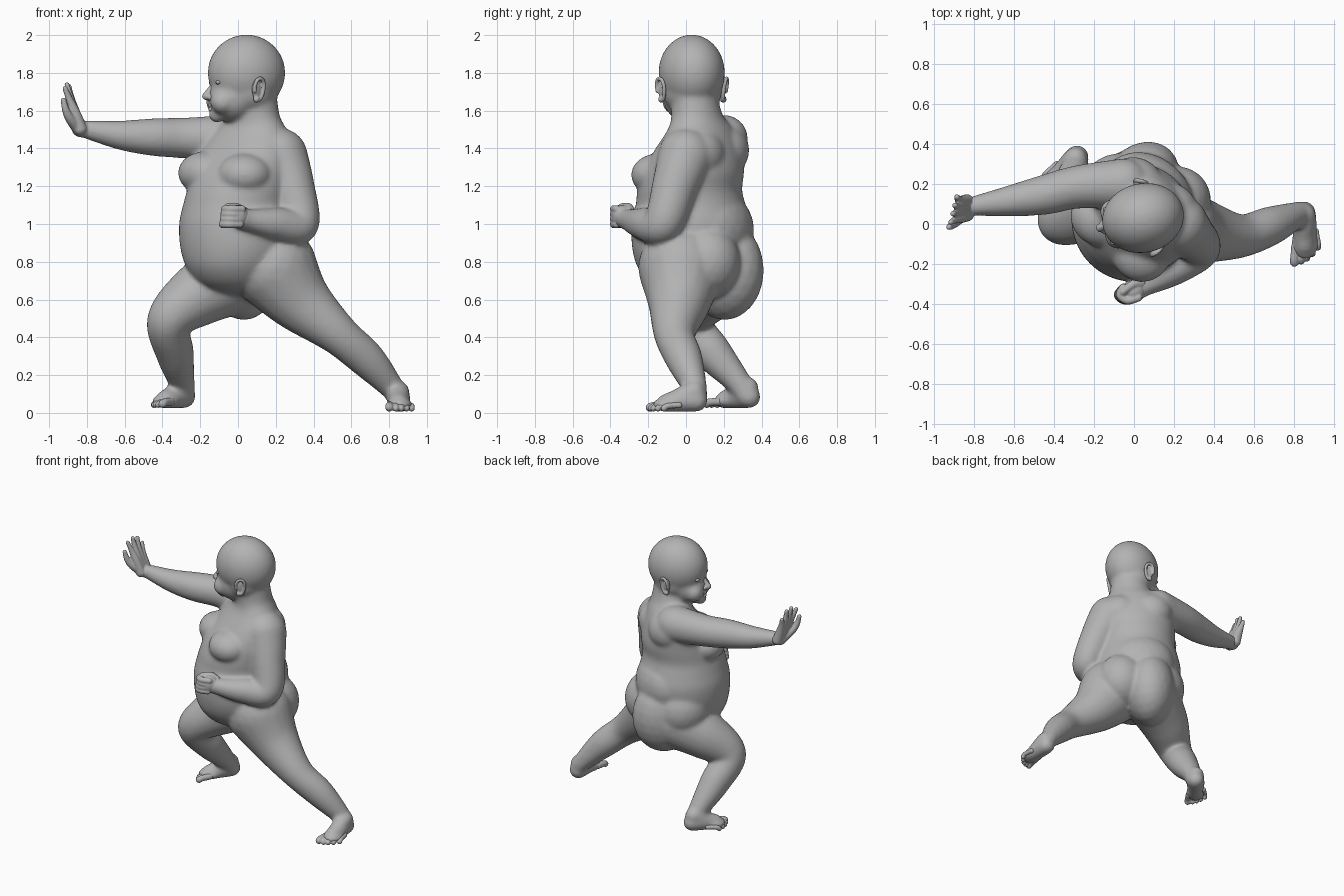
import bpy, bmesh, math
from mathutils import Matrix, Vector

skin = bpy.data.materials.new("grey_clay")
skin.diffuse_color = (0.45, 0.45, 0.45, 1)


def blob(bm, loc, rad, yaw=0.0, sub=3):
    """Ellipsoid turned about the vertical."""
    if not isinstance(rad, tuple):
        rad = (rad, rad, rad)
    m = Matrix.Translation(loc) @ Matrix.Rotation(yaw, 4, 'Z') @ Matrix.Diagonal((*rad, 1))
    bmesh.ops.create_icosphere(bm, subdivisions=sub, radius=1, matrix=m)


def curve_points(pts, steps):
    """Smooth path through points of any dimension."""
    p = [Vector(q) for q in [pts[0], *pts, pts[-1]]]
    out = []
    for i in range(1, len(p) - 2):
        a, b, c, d = p[i - 1:i + 3]
        for k in range(steps + (i == len(p) - 3)):
            t = k / steps
            out.append(0.5 * (2 * b + (c - a) * t + (2 * a - 5 * b + 4 * c - d) * t * t
                              + (3 * b - a - 3 * c + d) * t ** 3))
    return out


def limb(bm, pts, steps=6, sub=3, grow=0.0):
    """Row of overlapping balls along a smooth path of (x, y, z, radius)."""
    for q in curve_points(pts, steps):
        blob(bm, q[:3], q[3] + grow, sub=sub)


def stack(bm, rings, yaw, n=48):
    """Closed loft of ellipses (z, x, y, half width, half depth)."""
    loops = []
    for z, x, y, a, b in curve_points(rings, 5):
        m = Matrix.Translation((x, y, z)) @ Matrix.Rotation(yaw, 4, 'Z')
        loops.append([bm.verts.new(m @ Vector((a * math.cos(2 * math.pi * i / n),
                                               b * math.sin(2 * math.pi * i / n), 0)))
                      for i in range(n)])
    for lo, hi in zip(loops, loops[1:]):
        for i in range(n):
            j = (i + 1) % n
            bm.faces.new((lo[i], lo[j], hi[j], hi[i]))
    bm.faces.new(loops[0][::-1])
    bm.faces.new(loops[-1])


def finish(bm, name, voxel, smooth):
    """Fuse the overlapping volumes into one soft skin."""
    me = bpy.data.meshes.new(name)
    bm.to_mesh(me)
    bm.free()
    me.materials.append(skin)
    ob = bpy.data.objects.new(name, me)
    bpy.context.collection.objects.link(ob)
    r = ob.modifiers.new("fuse", 'REMESH')
    r.mode = 'VOXEL'
    r.voxel_size = voxel
    r.use_smooth_shade = True
    s = ob.modifiers.new("soften", 'SMOOTH')
    s.factor = 0.5
    s.iterations = smooth


BODY_YAW = -0.69            # side axis of the torso
HEAD_YAW = math.pi + 0.227  # facing direction of the head

# ---- body: torso, limbs, feet and head in one skin
bm = bmesh.new()
stack(bm, [(0.62, 0.03, 0.06, 0.10, 0.10), (0.67, 0.00, 0.03, 0.20, 0.20),
           (0.76, 0.00, 0.02, 0.265, 0.275), (0.87, 0.00, 0.02, 0.305, 0.305),
           (1.00, 0.00, 0.025, 0.312, 0.312), (1.10, 0.00, 0.025, 0.292, 0.29),
           (1.18, 0.01, 0.02, 0.285, 0.272), (1.28, 0.03, 0.04, 0.285, 0.255),
           (1.40, 0.05, 0.07, 0.27, 0.20), (1.50, 0.07, 0.08, 0.21, 0.15),
           (1.57, 0.08, 0.06, 0.15, 0.13), (1.68, 0.08, 0.04, 0.125, 0.125)], BODY_YAW)
# chest and shoulder blades
blob(bm, (0.035, -0.145, 1.26), (0.15, 0.145, 0.115), BODY_YAW)
blob(bm, (-0.175, 0.025, 1.27), (0.15, 0.135, 0.115), BODY_YAW)
blob(bm, (0.01, 0.195, 1.39), (0.15, 0.135, 0.14), BODY_YAW)
blob(bm, (0.18, 0.07, 1.37), (0.15, 0.135, 0.14), BODY_YAW)
# lower back, hip and buttocks
blob(bm, (0.07, 0.14, 0.97), (0.25, 0.20, 0.22), BODY_YAW)
blob(bm, (-0.07, 0.15, 0.82), 0.205)
blob(bm, (0.20, 0.10, 0.80), (0.18, 0.195, 0.20), BODY_YAW)
blob(bm, (0.03, 0.205, 0.755), (0.18, 0.225, 0.265), BODY_YAW)
# bent leg and stretched leg
limb(bm, [(0.00, 0.17, 0.73, 0.20), (-0.20, 0.09, 0.63, 0.165), (-0.365, 0.015, 0.49, 0.113),
          (-0.335, 0.14, 0.32, 0.098), (-0.30, 0.27, 0.17, 0.066), (-0.285, 0.32, 0.09, 0.056)], 10, grow=0.004)
limb(bm, [(0.19, -0.025, 0.77, 0.225), (0.32, -0.035, 0.60, 0.165), (0.525, -0.06, 0.42, 0.107),
          (0.68, -0.01, 0.285, 0.094), (0.81, 0.045, 0.14, 0.062), (0.85, 0.055, 0.08, 0.052)], 10, grow=0.004)
# bent arm and outstretched arm
limb(bm, [(0.22, 0.00, 1.36, 0.145), (0.28, -0.055, 1.21, 0.12), (0.325, -0.125, 1.00, 0.10),
          (0.20, -0.22, 1.00, 0.083), (0.06, -0.30, 1.02, 0.055), (0.02, -0.32, 1.03, 0.055)], 10, grow=0.004)
limb(bm, [(-0.05, 0.20, 1.45, 0.125), (-0.28, 0.185, 1.455, 0.105), (-0.45, 0.145, 1.46, 0.096),
          (-0.62, 0.115, 1.47, 0.074), (-0.80, 0.09, 1.50, 0.046)], 10, grow=0.004)
# skull, jaw, cheeks and chin
blob(bm, (0.045, 0.03, 1.80), (0.207, 0.174, 0.203), HEAD_YAW, 4)
blob(bm, (0.05, 0.033, 1.70), (0.155, 0.158, 0.13), HEAD_YAW)
blob(bm, (-0.025, 0.013, 1.67), (0.135, 0.135, 0.135), HEAD_YAW)
blob(bm, (-0.08, -0.06, 1.645), 0.066)
blob(bm, (-0.105, 0.06, 1.645), 0.066)
blob(bm, (-0.112, -0.008, 1.58), 0.045)

# feet: heel and instep in the skin, toes apart
FEET = (("stretched_leg_toes", (0.85, 0.055), -math.pi / 2 + 0.03, -1, 0.003),
        ("bent_leg_toes", (-0.285, 0.335), math.atan2(-0.77, -0.64), 1, 0.022))
for name, heel, yaw, inner, lift in FEET:
    m = Matrix.Translation((*heel, lift)) @ Matrix.Rotation(yaw, 4, 'Z')

    def at(u, v, z, *r):
        return (*(m @ Vector((u, v * inner, z))), *r)
    limb(bm, [at(0, 0, 0.062, 0.056), at(0.08, 0, 0.062, 0.058), at(0.16, 0.003, 0.05, 0.046)], grow=0.004)
    limb(bm, [at(0.01, 0, 0.11, 0.054), at(0.07, 0, 0.085, 0.052), at(0.14, 0.008, 0.055, 0.042)], grow=0.004)
    blob(bm, at(0.15, 0, 0.04), (0.085, 0.07, 0.038), yaw)
    toes = bmesh.new()
    for k in range(5):
        u, v = 0.225 - 0.0045 * k * k, 0.05 - 0.0285 * k + (0.006 if k == 0 else 0)
        r = 0.023 if k == 0 else 0.0175
        limb(toes, [at(u - 0.06, v * 0.85, 0.038, r), at(u, v, 0.034, r * 0.95),
                    at(u + 0.02, v, r + 0.003, r)], 4, 2)
    finish(toes, name, 0.005, 3)
finish(bm, "body", 0.010, 22)


def head_point(forward, side, z):
    f = Vector((math.cos(HEAD_YAW), math.sin(HEAD_YAW), 0))
    return Vector((0.045, 0.03, z)) + f * forward + Vector((-f.y, f.x, 0)) * side


# ---- nose, lips and eyes
bm = bmesh.new()
limb(bm, [(*head_point(0.180, 0, 1.735), 0.016), (*head_point(0.203, 0, 1.70), 0.018),
          (*head_point(0.219, 0, 1.677), 0.022)])
for s in (-1, 1):
    blob(bm, head_point(0.20, s * 0.02, 1.67), 0.017)
blob(bm, head_point(0.183, 0, 1.645), (0.02, 0.024, 0.03), HEAD_YAW)
for z, w in ((1.627, 0.036), (1.605, 0.03)):
    blob(bm, head_point(0.182, 0, z), (0.026, w, 0.012), HEAD_YAW)
finish(bm, "nose_and_lips", 0.005, 5)
bm = bmesh.new()
for s in (-1, 1):
    blob(bm, head_point(0.168, s * 0.072, 1.75), (0.016, 0.028, 0.013), HEAD_YAW - s * 0.4)
finish(bm, "eyes", 0.004, 2)

# ---- ears: rim, lobe and inner shell
bm = bmesh.new()
for s in (-1, 1):
    yaw = HEAD_YAW + s * 0.45
    m = Matrix.Translation(head_point(-0.025, s * 0.168, 1.712)) @ Matrix.Rotation(yaw, 4, 'Z')
    rim = []
    for k in range(10):
        a = math.radians(-100 + k * 32)
        up = math.sin(a)
        rim.append((*(m @ Vector((-math.cos(a) * (0.03 + 0.006 * up), s * (0.008 + 0.008 * up), up * 0.058))), 0.011))
    limb(bm, rim, 4, 2)
    blob(bm, m @ Vector((0.004, -s * 0.008, 0)), (0.03, 0.016, 0.055), yaw)
    blob(bm, m @ Vector((0.008, -s * 0.004, -0.052)), 0.018)
finish(bm, "ears", 0.005, 3)

# ---- raised open hand
bm = bmesh.new()
limb(bm, [(-0.78, 0.09, 1.495, 0.046), (-0.835, 0.08, 1.505, 0.045)])
for k in range(4):
    y0, y1 = 0.114 - 0.027 * k, 0.135 - 0.042 * k
    top = (1.69, 1.74, 1.75, 1.73)[k]
    x1 = (-0.885, -0.895, -0.905, -0.915)[k]
    limb(bm, [(-0.835, 0.08 + (y0 - 0.073) * 0.8, 1.505, 0.036), (-0.863, y0, 1.59, 0.028),
              ((x1 - 0.863) / 2 - 0.004, (y0 + y1) / 2, (1.59 + top) / 2, 0.019),
              (x1, y1, top - 0.013, 0.014)], 6)
limb(bm, [(-0.85, 0.055, 1.515, 0.036), (-0.89, 0.012, 1.56, 0.026),
          (-0.912, -0.008, 1.605, 0.02), (-0.924, -0.015, 1.655, 0.015)])
finish(bm, "open_hand", 0.005, 4)

# ---- closed fist
bm = bmesh.new()
blob(bm, (-0.002, -0.335, 1.04), (0.066, 0.058, 0.062), 0.5)
for k in range(4):
    z, x = 0.998 + 0.027 * k, 0.004 * k
    limb(bm, [(0.01 + x, -0.368, z, 0.02), (-0.045 + x, -0.382, z, 0.021),
              (-0.082 + x, -0.355, z, 0.02), (-0.055, -0.315, z, 0.018)])
limb(bm, [(0.035, -0.295, 1.06, 0.028), (-0.01, -0.305, 1.09, 0.022), (-0.055, -0.34, 1.092, 0.018)])
finish(bm, "fist", 0.005, 4)
